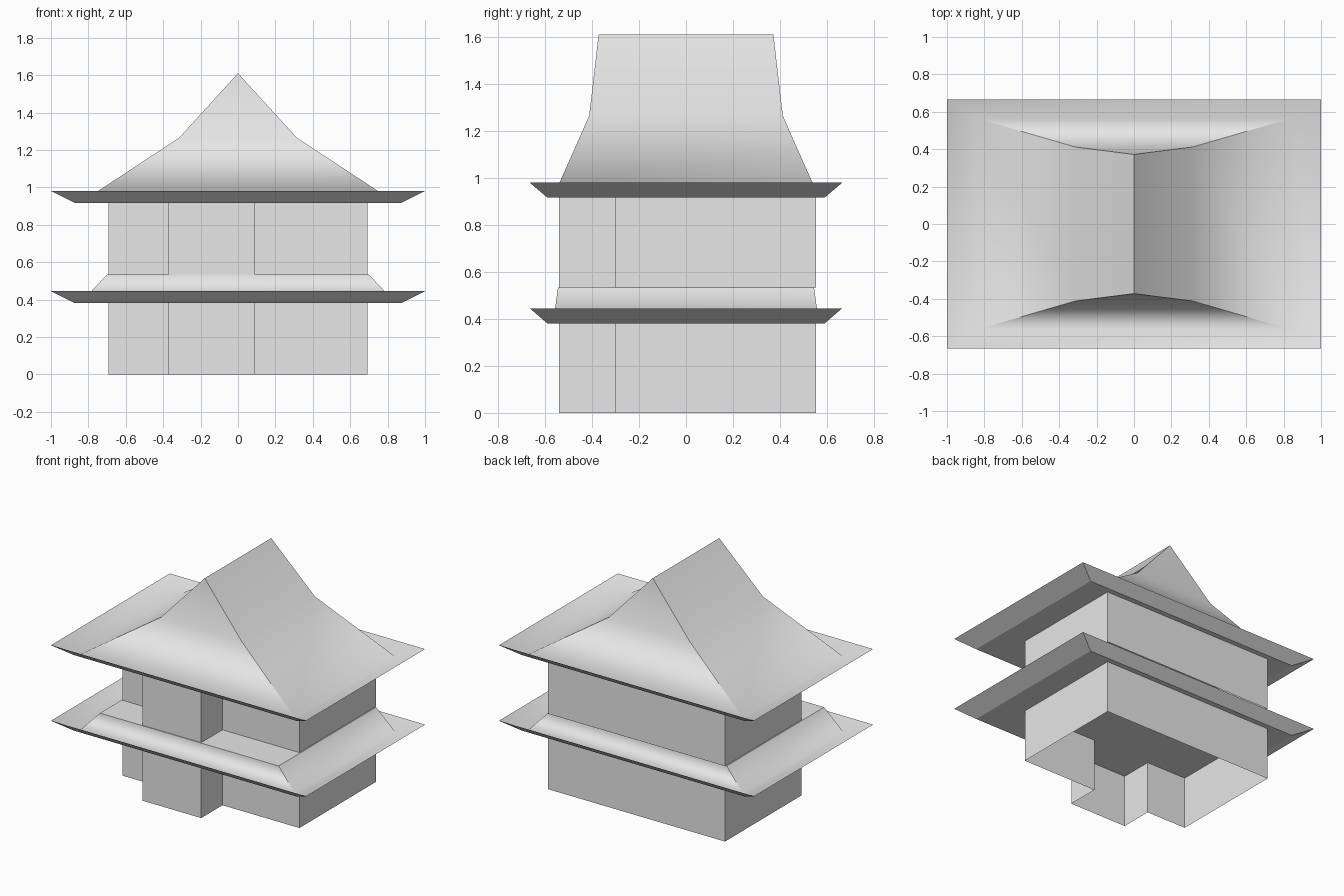
import bpy
import bmesh

cube = bpy.data.objects.get("Cube")
if cube:
    bpy.data.objects.remove(cube, do_unlink=True)

# One plain grey for the whole building
grey = bpy.data.materials.new("plain_grey")
grey.use_nodes = True
colour = (0.8, 0.8, 0.8, 1)
grey.diffuse_color = colour
grey.node_tree.nodes["Principled BSDF"].inputs["Base Color"].default_value = colour


def finish(bm, name):
    mesh = bpy.data.meshes.new(name)
    bm.to_mesh(mesh)
    bm.free()
    mesh.materials.append(grey)
    obj = bpy.data.objects.new(name, mesh)
    bpy.context.collection.objects.link(obj)
    return obj


# Open wall shell: rectangular hall with a projecting front bay
def walls(name, bottom, top):
    side, back, front, bay = 0.693, 0.553, -0.302, -0.54
    bay_l, bay_r = 0.09, -0.372
    outline = [(side, front), (side, back), (-side, back), (-side, front),
               (bay_r, front), (bay_r, bay), (bay_l, bay), (bay_l, front)]
    bm = bmesh.new()
    low = [bm.verts.new((x, y, bottom)) for x, y in outline]
    high = [bm.verts.new((x, y, top)) for x, y in outline]
    for i in range(len(outline)):
        j = (i + 1) % len(outline)
        bm.faces.new((low[i], low[j], high[j], high[i]))
    return finish(bm, name)


# Dished roof: flared eave, valley behind the rim, then a rising crown
def roof(name, base, crown):
    rings = [(0.872, 0.59, base), (1.0, 0.665, base + 0.064),
             (0.84, 0.565, base + 0.004)] + crown
    last = len(rings) - 1
    ridged = rings[last][0] == 0
    bm = bmesh.new()
    loops = [[bm.verts.new((sx * hx, sy * hy, z))
              for sx, sy in ((-1, -1), (1, -1), (1, 1), (-1, 1))]
             for hx, hy, z in rings]
    bm.faces.new(reversed(loops[0]))
    for a, b in zip(loops, loops[1:]):
        for i in range(4):
            j = (i + 1) % 4
            bm.faces.new((a[i], a[j], b[j], b[i]))
    if not ridged:
        bm.faces.new(loops[last])
    for face in bm.faces:
        face.smooth = True
    # Creases on eave, hips and top; the valley stays soft
    for k, loop in enumerate(loops):
        for i in range(4):
            if k in (0, 1, last):
                bm.edges.get((loop[i], loop[(i + 1) % 4])).smooth = False
            if k < last and k != 1:
                bm.edges.get((loop[i], loops[k + 1][i])).smooth = False
    if ridged:
        bmesh.ops.remove_doubles(bm, verts=loops[last], dist=0.0001)
        # Keep the merged ridge creased
        for edge in bm.edges:
            if all(abs(v.co.x) < 0.001 for v in edge.verts):
                edge.smooth = False
    return finish(bm, name)


walls("lower_walls", 0.0, 0.383)
roof("lower_skirt_roof", 0.381, [(0.70, 0.545, 0.534)])
walls("upper_walls", 0.534, 0.918)
roof("upper_gabled_roof", 0.916, [(0.315, 0.412, 1.265), (0, 0.372, 1.61)])
